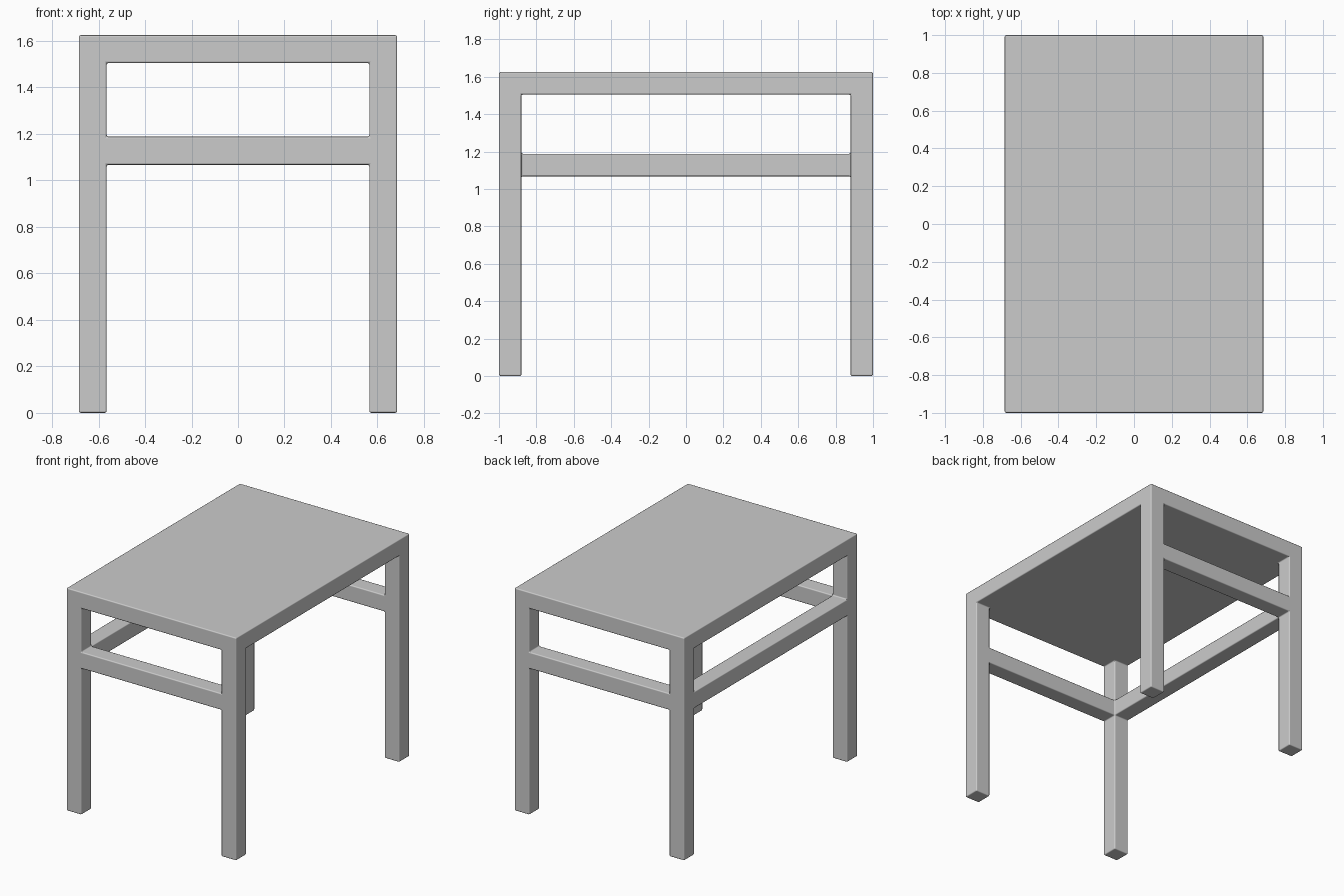
import bpy, bmesh

if "Cube" in bpy.data.objects:
    bpy.data.objects.remove(bpy.data.objects["Cube"])

# Cut planes shared by the top, legs and rails
T = 0.12
X = [-0.685, -0.685 + T, 0.685 - T, 0.685]
Y = [-1.0, -1.0 + T, 1.0 - T, 1.0]
Z = [0.0, 1.067, 1.188, 1.505, 1.625]


def solid(i, j, k):
    """Is this block of the table filled?"""
    if not (0 <= i < 3 and 0 <= j < 3 and 0 <= k < 4):
        return False
    leg = i != 1 and j != 1
    rail = k == 1 and (j != 1 or i == 0)   # front, back and left; right side open
    top = k == 3
    return leg or rail or top


# One fused frame: keep only faces between filled and empty blocks
bm = bmesh.new()
verts = {}


def vert(p):
    if p not in verts:
        verts[p] = bm.verts.new((X[p[0]], Y[p[1]], Z[p[2]]))
    return verts[p]


for i in range(3):
    for j in range(3):
        for k in range(4):
            if not solid(i, j, k):
                continue
            for axis in range(3):
                for side in (0, 1):
                    n = [i, j, k]
                    n[axis] += 2 * side - 1
                    if solid(*n):
                        continue
                    u, v = (axis + 1) % 3, (axis + 2) % 3
                    loop = []
                    for du, dv in ((0, 0), (1, 0), (1, 1), (0, 1)):
                        p = [i, j, k]
                        p[axis] += side
                        p[u] += du
                        p[v] += dv
                        loop.append(vert(tuple(p)))
                    bm.faces.new(loop if side else loop[::-1])

mesh = bpy.data.meshes.new("table")
bm.to_mesh(mesh)
bm.free()
table = bpy.data.objects.new("table", mesh)
bpy.context.collection.objects.link(table)

# Slightly eased edges and inner corners
bevel = table.modifiers.new("eased_edges", 'BEVEL')
bevel.width = 0.008
bevel.segments = 2
bevel.limit_method = 'ANGLE'
bevel.harden_normals = True

bpy.context.view_layer.objects.active = table
table.select_set(True)
bpy.ops.object.shade_smooth()
